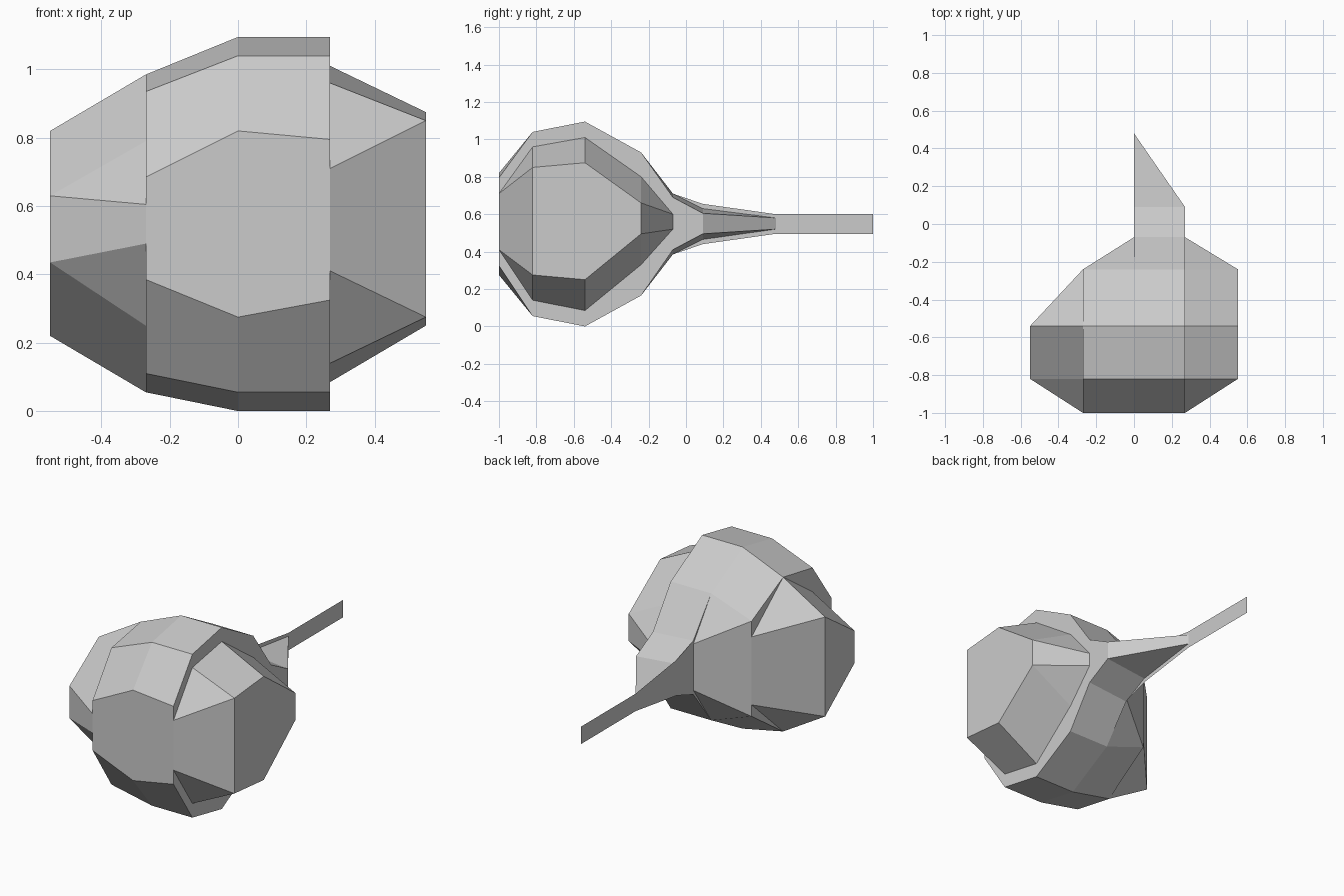
import bpy, bmesh

if "Cube" in bpy.data.objects:
    bpy.data.objects.remove(bpy.data.objects["Cube"])


def build(name, slabs, caps):
    """Slabs: lofts between two profiles at x0, x1. Caps: flat profile sheets.
    A profile is a list of (y, top, bottom) rows from front to back."""
    bm = bmesh.new()
    verts = {}

    def face(*pts):
        vs = []
        for p in pts:
            v = verts.get(p)
            if v is None:
                v = verts[p] = bm.verts.new(p)
            if v not in vs:
                vs.append(v)
        if len(vs) > 2 and bm.faces.get(vs) is None:
            bm.faces.new(vs)

    for x0, a, x1, b in slabs:
        for i in range(len(a) - 1):
            for k in (1, 2):
                face((x0, a[i][0], a[i][k]), (x1, b[i][0], b[i][k]),
                     (x1, b[i + 1][0], b[i + 1][k]), (x0, a[i + 1][0], a[i + 1][k]))
        for i in (0, -1):
            face((x0, a[i][0], a[i][1]), (x1, b[i][0], b[i][1]),
                 (x1, b[i][0], b[i][2]), (x0, a[i][0], a[i][2]))
    for x, p in caps:
        for (y0, t0, b0), (y1, t1, b1) in zip(p, p[1:]):
            face((x, y0, t0), (x, y1, t1), (x, y1, b1), (x, y0, b0))

    bmesh.ops.recalc_face_normals(bm, faces=bm.faces)
    me = bpy.data.meshes.new(name)
    bm.to_mesh(me)
    bm.free()
    bpy.context.collection.objects.link(bpy.data.objects.new(name, me))


# Shared front part of the middle profile
core = [(-1, .82, .275), (-.82, 1.04, .055), (-.54, 1.095, 0), (-.24, .93, .165)]

# Thin central sheet that runs out into the tail
tail = [(-.24, .93, .165), (-.07, .71, .385), (.09, .655, .44),
        (.48, .60, .495), (1, .60, .495)]
build("tail_sheet", [], [(0, tail)])

# Right middle slab, tapering back along the tail
right_in = core + [(-.07, .71, .385), (.09, .63, .465), (.48, .58, .52)]
right_out = [(-1, .795, .325)] + core[1:] + [(-.07, .69, .41), (.09, .605, .495), (.09, .605, .495)]
build("right_middle", [(0, right_in, .27, right_out)], [(.27, right_out)])

# Right outer slab
side_in = [(-1, .71, .41), (-.82, .96, .14), (-.54, 1.01, .085), (-.24, .80, .33), (-.07, .60, .52)]
f, b = (-.82, .85, .275), (-.24, .66, .495)
side_out = [f, f, (-.54, .875, .25), b, b]
build("right_side", [(.27, side_in, .55, side_out)], [(.55, side_out)])

# Left middle slab
left_in = core + [(-.07, .69, .41)]
b = (-.24, .835, .26)
left_out = [(-1, .685, .385), (-.82, .935, .11), (-.54, .985, .055), b, b]
build("left_middle", [(0, left_in, -.27, left_out)], [(-.27, left_out)])

# Left outer slab
side_in = [(-1, .605, .49), (-.82, .79, .25), (-.54, .985, .055), (-.24, .74, .33)]
f, b = (-.82, .63, .435), (-.54, .82, .22)
side_out = [f, f, b, b]
build("left_side", [(-.27, side_in, -.55, side_out)], [(-.55, side_out)])
